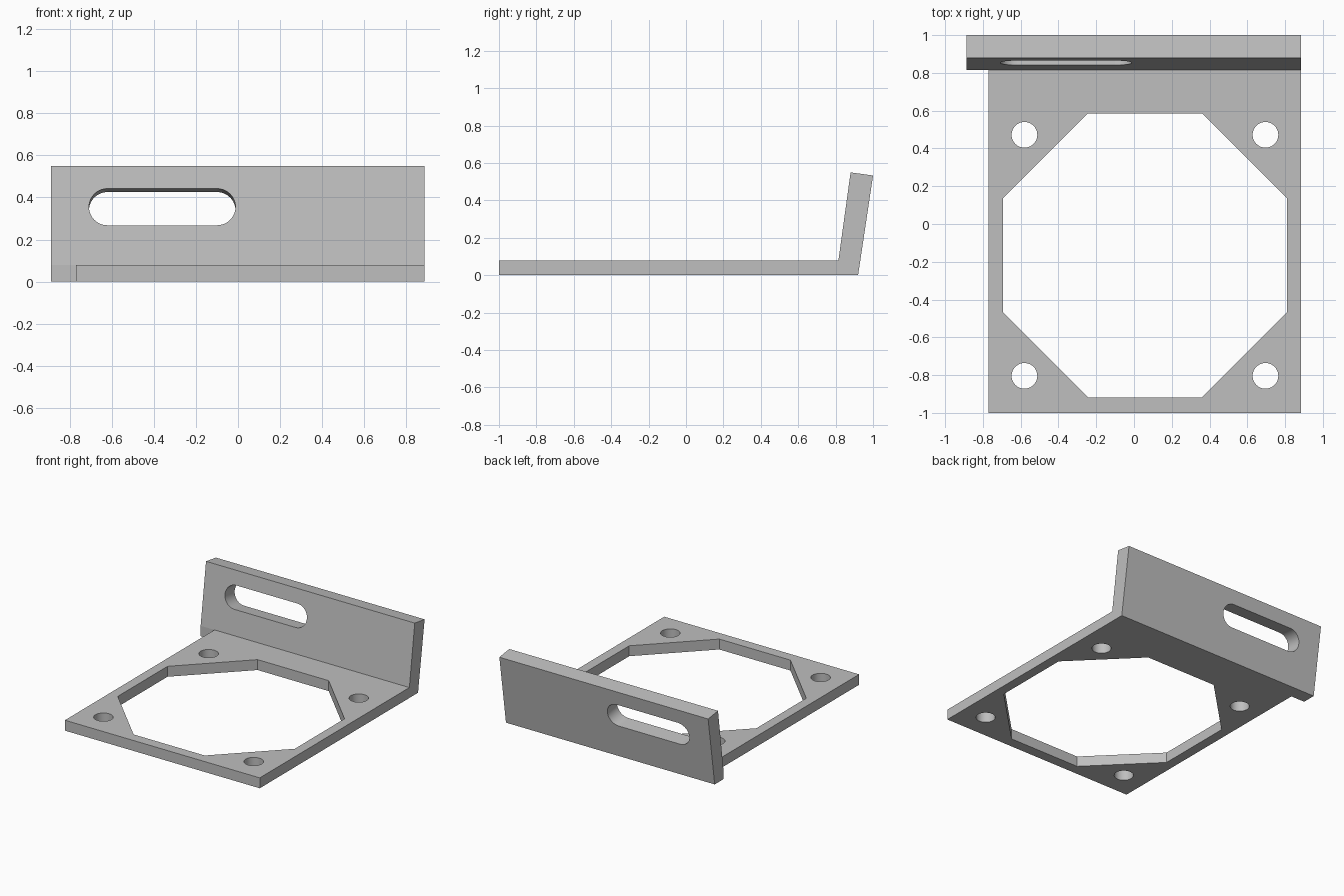
import bpy, bmesh, math
from mathutils import Matrix, Vector

cube = bpy.data.objects.get("Cube")
if cube:
    bpy.data.objects.remove(cube)

# Plain grey metal
grey = bpy.data.materials.new("grey_metal")
grey.use_nodes = True
colour = (0.52, 0.52, 0.52, 1)
grey.diffuse_color = colour
grey.node_tree.nodes["Principled BSDF"].inputs["Base Color"].default_value = colour

THICK = 0.08
RIGHT = 0.885                    # shared flush side of plate and wall
CENTRE = Vector((0.058, -0.166, 0))  # centre of the opening and screw holes


def prism(name, outline, depth, matrix=Matrix()):
    """Extrude a flat xy outline along z by depth, then place it."""
    bm = bmesh.new()
    face = bm.faces.new([bm.verts.new((x, y, 0)) for x, y in outline])
    ext = bmesh.ops.extrude_face_region(bm, geom=[face])
    moved = [v for v in ext["geom"] if isinstance(v, bmesh.types.BMVert)]
    bmesh.ops.translate(bm, verts=moved, vec=(0, 0, depth))
    bmesh.ops.transform(bm, matrix=matrix, verts=bm.verts)
    bmesh.ops.recalc_face_normals(bm, faces=bm.faces)
    mesh = bpy.data.meshes.new(name)
    bm.to_mesh(mesh)
    bm.free()
    mesh.materials.append(grey)
    obj = bpy.data.objects.new(name, mesh)
    bpy.context.collection.objects.link(obj)
    return obj


def arc(cx, cy, radius, start, end, steps):
    angles = [start + (end - start) * i / steps for i in range(steps + 1)]
    return [(cx + radius * math.cos(a), cy + radius * math.sin(a)) for a in angles]


def combine(target, other, operation):
    """Apply a boolean and discard the helper object."""
    mod = target.modifiers.new("combine", 'BOOLEAN')
    mod.operation = operation
    mod.solver = 'EXACT'
    mod.object = other
    bpy.context.view_layer.objects.active = target
    bpy.ops.object.modifier_apply(modifier=mod.name)
    bpy.data.objects.remove(other)


# Flat mounting plate, reaching into the foot of the wall
bracket = prism("mounting_bracket",
                [(-0.77, -1), (RIGHT, -1), (RIGHT, 0.86), (-0.77, 0.86)], THICK)

# Leaning rear wall: side profile in y and z, extruded along x
side_profile = [(0.92, 0), (1.0, 0.533), (0.88, 0.55), (0.815, THICK), (0.815, 0)]
along_x = Matrix(((0, 0, 1, -0.888), (1, 0, 0, 0), (0, 1, 0, 0), (0, 0, 0, 1)))
wall = prism("rear_wall", side_profile, RIGHT + 0.888, along_x)
combine(bracket, wall, 'UNION')

# Large eight-sided opening
half, flat = 0.752, 0.302
corners = [(flat, half), (half, flat), (half, -flat), (flat, -half),
           (-flat, -half), (-half, -flat), (-half, flat), (-flat, half)]
through = Matrix.Translation(CENTRE - Vector((0, 0, 0.1)))
combine(bracket, prism("opening_cutter", corners, 0.3, through), 'DIFFERENCE')

# Four screw holes
for sx in (-1, 1):
    for sy in (-1, 1):
        circle = arc(sx * 0.638, sy * 0.638, 0.068, 0, math.tau, 40)[:-1]
        combine(bracket, prism("hole_cutter", circle, 0.3, through), 'DIFFERENCE')

# Rounded slot, cut square to the leaning wall
reach, radius = 0.26, 0.088
slot = (arc(reach, 0, radius, -math.pi / 2, math.pi / 2, 20)
        + arc(-reach, 0, radius, math.pi / 2, math.pi * 1.5, 20))
lean = math.atan2(0.065, 0.47)
place = (Matrix.Translation((-0.36, 0.853, 0.355))
         @ Matrix.Rotation(math.pi / 2 - lean, 4, 'X')
         @ Matrix.Translation((0, 0, -0.25)))
combine(bracket, prism("slot_cutter", slot, 0.5, place), 'DIFFERENCE')

# Smooth the round walls, keep the edges crisp
bpy.ops.object.select_all(action='DESELECT')
bracket.select_set(True)
bpy.context.view_layer.objects.active = bracket
bpy.ops.object.shade_smooth_by_angle(angle=math.radians(20))
for poly in bracket.data.polygons:
    if poly.area > 0.03:
        poly.use_smooth = False
